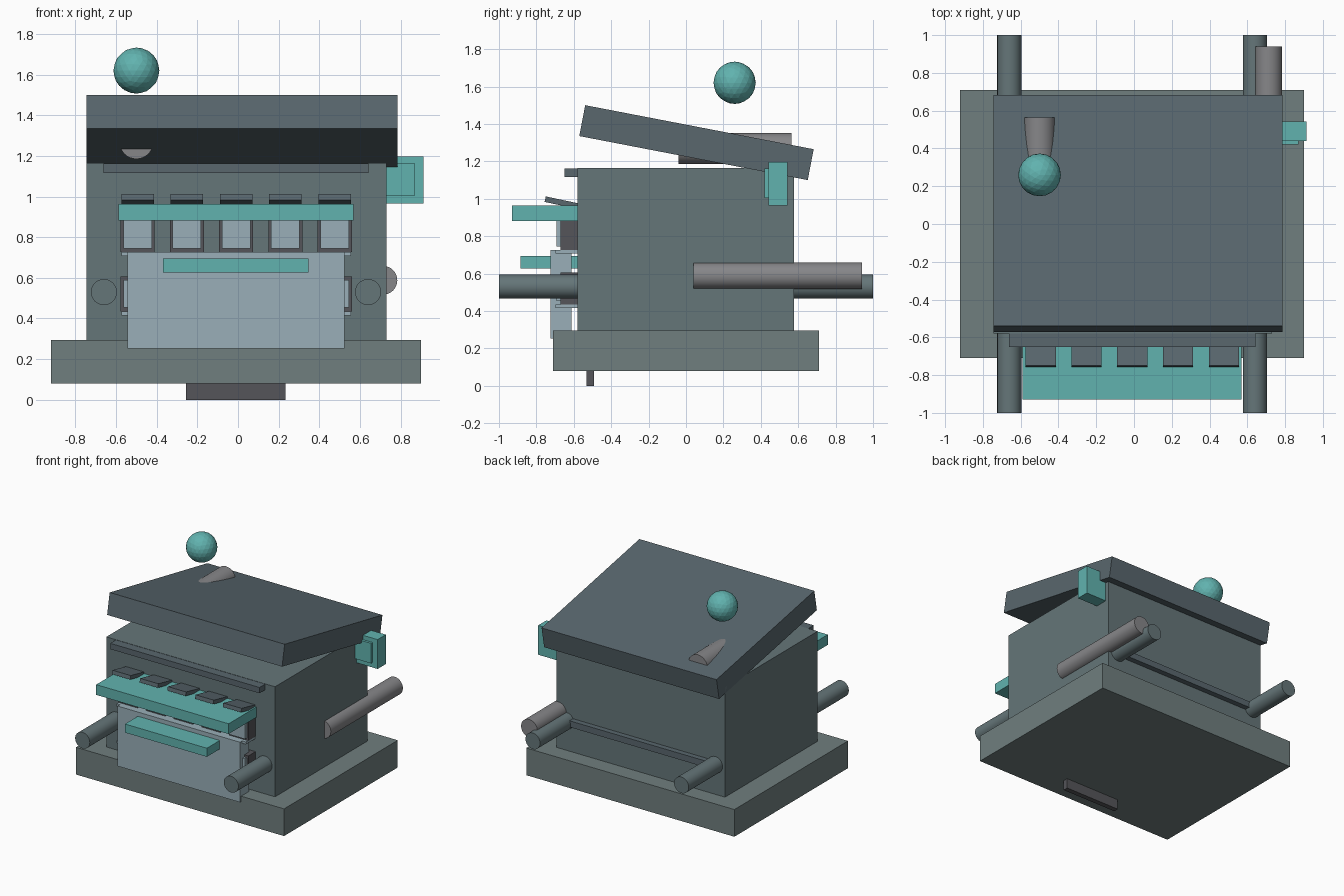
import bpy
from math import radians

if "Cube" in bpy.data.objects:
    bpy.data.objects.remove(bpy.data.objects["Cube"])

def mat(name, r, g, b):
    m = bpy.data.materials.new(name)
    m.diffuse_color = (r, g, b, 1)
    m.use_nodes = True
    m.node_tree.nodes["Principled BSDF"].inputs["Base Color"].default_value = m.diffuse_color
    return m

SLATE = mat("slate", 0.13, 0.18, 0.19)
STONE = mat("stone", 0.16, 0.21, 0.21)
ROOF = mat("roof_slate", 0.10, 0.135, 0.155)
TEAL = mat("teal", 0.12, 0.45, 0.43)
PALE = mat("pale_blue", 0.32, 0.43, 0.48)
GREY = mat("grey", 0.24, 0.24, 0.25)
DARK = mat("dark_grey", 0.09, 0.09, 0.10)

def finish(name, m):
    o = bpy.context.object
    o.name = name
    o.data.materials.append(m)
    return o

def box(name, x, y, z, m):
    """Box from (min, max) ranges."""
    c = [(r[0] + r[1]) / 2 for r in (x, y, z)]
    bpy.ops.mesh.primitive_cube_add(size=1, location=c)
    bpy.context.object.scale = [r[1] - r[0] for r in (x, y, z)]
    bpy.ops.object.transform_apply(location=False, rotation=False, scale=True)
    return finish(name, m)

def rod(name, x, z, r, y, m):
    """Cylinder lying along y."""
    bpy.ops.mesh.primitive_cylinder_add(
        vertices=32, radius=r, depth=y[1] - y[0],
        location=(x, (y[0] + y[1]) / 2, z), rotation=(radians(90), 0, 0))
    bpy.ops.object.shade_smooth_by_angle()
    return finish(name, m)

# Base, foot and body
box("base_slab", (-0.92, 0.90), (-0.71, 0.71), (0.08, 0.295), STONE)
box("foot", (-0.255, 0.235), (-0.533, -0.493), (0, 0.10), DARK)
box("body", (-0.745, 0.73), (-0.58, 0.577), (0.295, 1.165), SLATE)

# Tilted roof, higher at the front
roof = box("roof", (-0.745, 0.785), (-0.566, 0.678), (1.216, 1.384), ROOF)
roof.rotation_euler.x = radians(-10.9)

# Chimney pipe lying through the roof, with the ball above it
rod("roof_pipe", -0.50, 1.268, 0.083, (-0.04, 0.565), GREY)
bpy.ops.mesh.primitive_ico_sphere_add(subdivisions=3, radius=0.113,
                                      location=(-0.50, 0.26, 1.62))
finish("smoke_ball", TEAL)

# Long poles through the body and the side pipe
for side, x in (("left", -0.66), ("right", 0.64)):
    rod(side + "_pole", x, 0.53, 0.064, (-1, 1), SLATE)
rod("side_pipe", 0.713, 0.588, 0.071, (0.04, 0.94), GREY)

# Trim strips on the front and back walls
box("front_trim", (-0.662, 0.643), (-0.65, -0.57), (1.117, 1.163), ROOF)
box("back_trim", (-0.662, 0.643), (0.57, 0.62), (0.51, 0.56), ROOF)

# Lamp box on the right side
box("side_box", (0.69, 0.913), (0.44, 0.543), (0.965, 1.197), TEAL)
box("side_box_face", (0.70, 0.87), (0.42, 0.45), (1.005, 1.163), TEAL)

# Two shelves and the front panel
box("upper_shelf", (-0.589, 0.569), (-0.93, -0.57), (0.882, 0.963), TEAL)
box("lower_shelf", (-0.368, 0.348), (-0.886, -0.57), (0.626, 0.694), TEAL)
box("front_panel", (-0.545, 0.525), (-0.725, -0.612), (0.252, 0.727), PALE)

# Five window columns: shutters above, two rows of framed windows
for i in range(5):
    x = -0.494 + i * 0.2425
    flap = box(f"shutter_{i}", (x - 0.08, x + 0.08), (-0.755, -0.565),
               (0.963, 0.993), ROOF)
    flap.rotation_euler.x = radians(-12)
    for row, z in (("lower", 0.435), ("upper", 0.727)):
        tag = f"{row}_{i}"
        box("window_frame_" + tag, (x - 0.084, x + 0.084), (-0.67, -0.57),
            (z, z + 0.172), DARK)
        box("window_pane_" + tag, (x - 0.07, x + 0.07), (-0.692, -0.66),
            (z + 0.018, z + 0.154), PALE)
        box("window_sill_" + tag, (x - 0.08, x + 0.08), (-0.697, -0.57),
            (z - 0.02, z), PALE)
